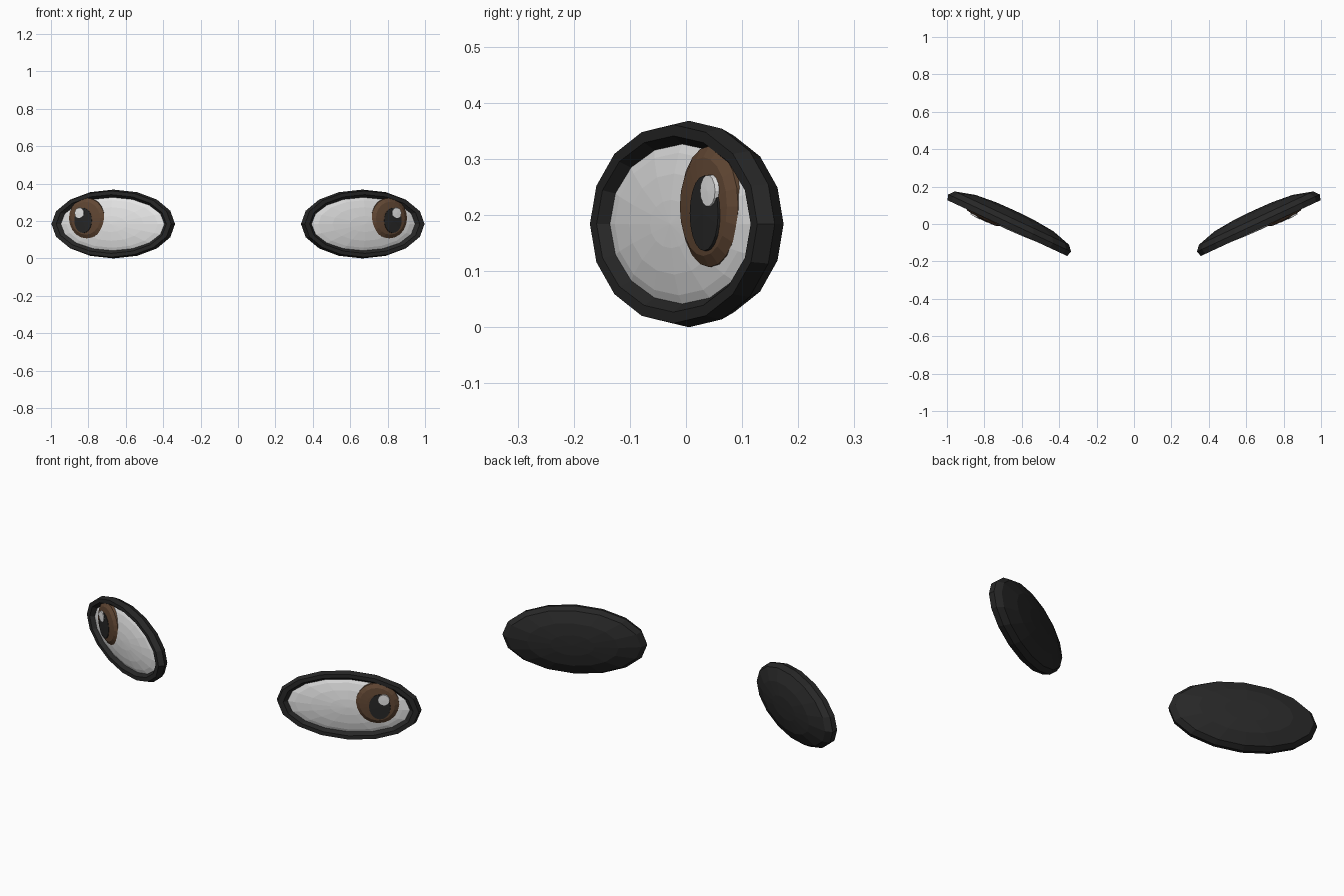
import bpy, bmesh, math
from mathutils import Matrix

cube = bpy.data.objects.get("Cube")
if cube:
    bpy.data.objects.remove(cube, do_unlink=True)


def material(name, rgb):
    m = bpy.data.materials.new(name)
    m.use_nodes = True
    m.diffuse_color = (*rgb, 1)
    bsdf = next(n for n in m.node_tree.nodes if n.type == 'BSDF_PRINCIPLED')
    bsdf.inputs["Base Color"].default_value = (*rgb, 1)
    return m


BLACK = material("soft black", (0.02, 0.02, 0.02))
WHITE = material("eye white", (0.8, 0.8, 0.8))
BROWN = material("iris brown", (0.12, 0.063, 0.034))


def loft(name, rings, start, end, sides, mat, matrix):
    """Closed solid of elliptical rings (half width, half height, depth) with a pole at each end."""
    bm = bmesh.new()
    loops = []
    for a, b, y in rings:
        angles = [2 * math.pi * i / sides for i in range(sides)]
        loops.append([bm.verts.new((a * math.cos(t), y, b * math.sin(t))) for t in angles])
    for lower, upper in zip(loops, loops[1:]):
        for i in range(sides):
            j = (i + 1) % sides
            bm.faces.new((lower[i], lower[j], upper[j], upper[i]))
    for depth, loop in ((start, loops[0]), (end, loops[-1])):
        pole = bm.verts.new((0, depth, 0))
        for i in range(sides):
            bm.faces.new((loop[i], loop[(i + 1) % sides], pole))
    bm.transform(matrix)
    bmesh.ops.recalc_face_normals(bm, faces=bm.faces)
    mesh = bpy.data.meshes.new(name)
    bm.to_mesh(mesh)
    bm.free()
    mesh.materials.append(mat)
    obj = bpy.data.objects.new(name, mesh)
    bpy.context.collection.objects.link(obj)


# Eye frame: depth 0 is the front of the rim, turned outwards
eye = Matrix.Translation((0.6775, -0.022, 0.184)) @ Matrix.Rotation(math.radians(25), 4, 'Z')
# Iris frame: follows the bulge of the eye white
iris = eye @ Matrix.Translation((0.146, 0.002, 0.031)) @ Matrix.Rotation(math.radians(3.5), 4, 'Z')

for side, sign in (("left", 1), ("right", -1)):
    flip = Matrix.Diagonal((sign, 1, 1, 1))

    # Rim and rounded back shell
    shell = [(0.30, 0.138, 0.022), (0.325, 0.157, 0.0), (0.353, 0.177, 0.0),
             (0.362, 0.184, 0.03), (0.337, 0.17, 0.059), (0.23, 0.115, 0.089),
             (0.11, 0.055, 0.1)]
    loft(side + "_eye_rim", shell, 0.03, 0.102, 16, BLACK, flip @ eye)

    # Shallow domed eye white
    white = [(0.31, 0.145, 0.018), (0.27, 0.127, 0.010), (0.19, 0.09, 0.001),
             (0.09, 0.043, -0.005)]
    loft(side + "_eye_white", white, 0.02, -0.007, 16, WHITE, flip @ eye)

    # Domed iris
    dome = [(0.108, 0.108, 0.014), (0.108, 0.108, 0.0), (0.088, 0.088, -0.012),
            (0.05, 0.05, -0.016)]
    loft(side + "_iris", dome, 0.014, -0.017, 20, BROWN, flip @ iris)

    # Oval pupil and glint, set onto the iris
    loft(side + "_pupil", [(0.054, 0.068, -0.009), (0.053, 0.067, -0.018)], -0.009, -0.02, 20,
         BLACK, flip @ iris @ Matrix.Translation((0.013, 0, -0.012)))
    loft(side + "_glint", [(0.029, 0.029, -0.014), (0.028, 0.028, -0.022)], -0.014, -0.023, 14,
         WHITE, flip @ iris @ Matrix.Translation((0.034, 0, 0.028)))
